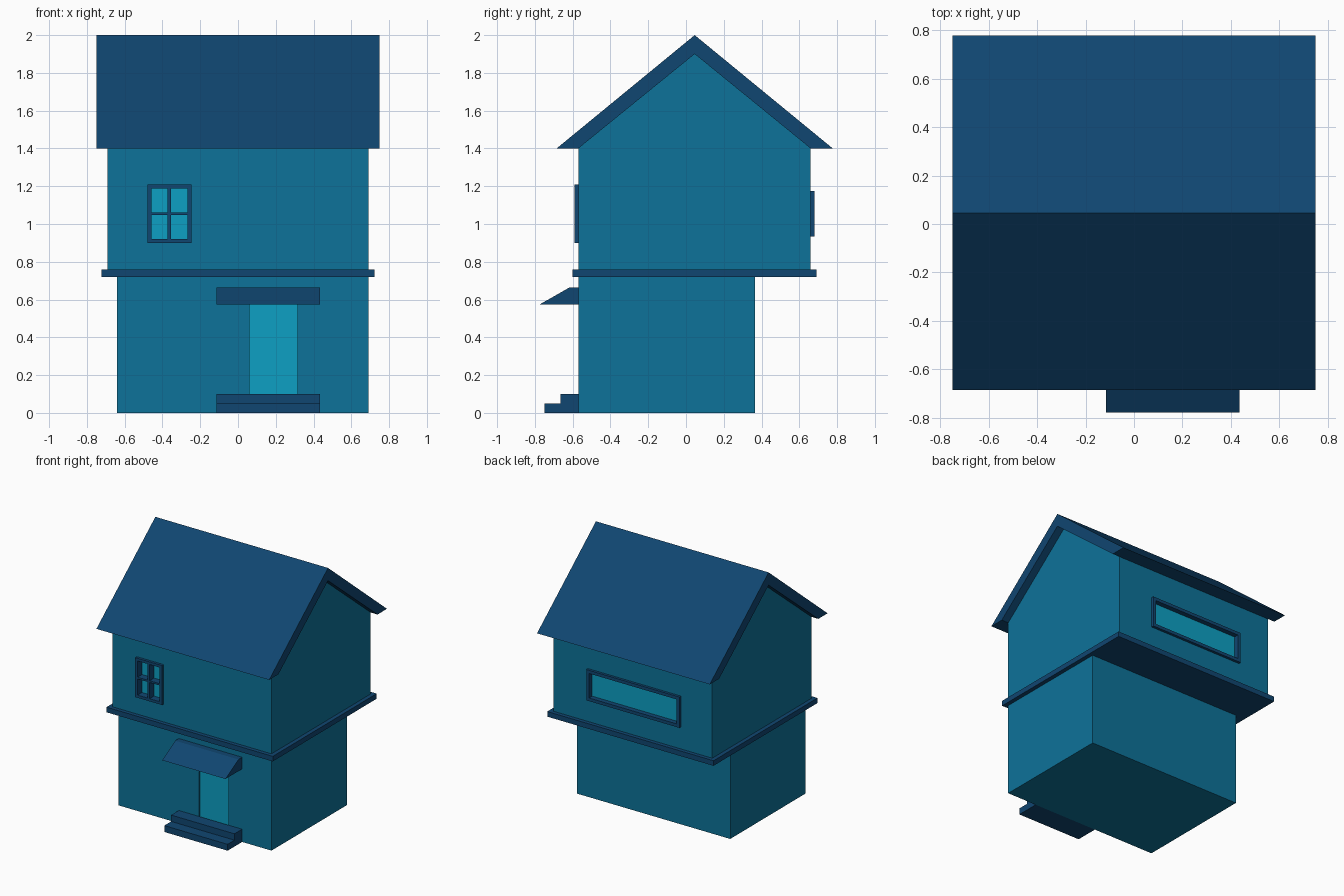
import bpy, bmesh

if "Cube" in bpy.data.objects:
    bpy.data.objects.remove(bpy.data.objects["Cube"])


def material(name, rgb):
    m = bpy.data.materials.new(name)
    m.diffuse_color = (*rgb, 1)
    m.use_nodes = True
    m.node_tree.nodes["Principled BSDF"].inputs["Base Color"].default_value = m.diffuse_color
    return m


WALL = material("wall_teal", (0.004, 0.17, 0.32))
TRIM = material("trim_navy", (0.005, 0.061, 0.165))
PANE = material("pane_cyan", (0.004, 0.35, 0.55))


def prism(name, profile, x0, x1, mat):
    """Extrude a (y, z) outline from x0 to x1."""
    bm = bmesh.new()
    face = bm.faces.new([bm.verts.new((x0, y, z)) for y, z in profile])
    ext = bmesh.ops.extrude_face_region(bm, geom=[face])
    verts = [v for v in ext["geom"] if isinstance(v, bmesh.types.BMVert)]
    bmesh.ops.translate(bm, verts=verts, vec=(x1 - x0, 0, 0))
    bmesh.ops.recalc_face_normals(bm, faces=bm.faces)
    mesh = bpy.data.meshes.new(name)
    bm.to_mesh(mesh)
    bm.free()
    mesh.materials.append(mat)
    ob = bpy.data.objects.new(name, mesh)
    bpy.context.collection.objects.link(ob)
    return ob


def box(name, x, y, z, mat):
    return prism(name, [(y[0], z[0]), (y[1], z[0]), (y[1], z[1]), (y[0], z[1])],
                 x[0], x[1], mat)


def recess(target, x, y, z):
    """Cut a box-shaped recess into a wall."""
    cutter = box("recess_cutter", x, y, z, WALL)
    cutter.hide_render = True
    mod = target.modifiers.new("recess", 'BOOLEAN')
    mod.object = cutter
    mod.operation = 'DIFFERENCE'
    mod.solver = 'EXACT'
    bpy.context.view_layer.objects.active = target
    bpy.ops.object.modifier_apply(modifier=mod.name)
    bpy.data.objects.remove(cutter, do_unlink=True)


def window(name, wall, x, z, outer, inner, w, bars=False):
    """Framed pane: frame runs from outer y to the pane at inner y."""
    s = 1 if inner > outer else -1
    recess(wall, x, sorted((outer - s * 0.05, inner + s * 0.01)), z)
    y = sorted((outer, inner + s * 0.01))
    box(name + "_pane", x, sorted((inner, inner + s * 0.01)), z, PANE)
    for i, side in enumerate(((x[0], x[0] + w), (x[1] - w, x[1]))):
        box(f"{name}_frame_side_{i}", side, y, z, TRIM)
    mid = (x[0] + w, x[1] - w)
    for i, rail in enumerate(((z[0], z[0] + w), (z[1] - w, z[1]))):
        box(f"{name}_frame_rail_{i}", mid, y, rail, TRIM)
    if bars:
        cx, cz = sum(x) / 2, sum(z) / 2
        box(name + "_bar_vertical", (cx - 0.009, cx + 0.009), y, (z[0] + w, z[1] - w), TRIM)
        box(name + "_bar_horizontal", mid, y, (cz - 0.007, cz + 0.007), TRIM)


# Storeys and the band between them
ridge = 0.046
lower = box("lower_storey", (-0.64, 0.69), (-0.57, 0.365), (0, 0.72), WALL)
box("floor_band", (-0.722, 0.722), (-0.60, 0.69), (0.72, 0.76), TRIM)
upper = prism("upper_storey", [(-0.57, 0.76), (0.66, 0.76), (0.66, 1.4),
                               (ridge, 1.9), (-0.57, 1.4)], -0.69, 0.69, WALL)

# Gabled roof with overhang
prism("roof", [(-0.685, 1.4), (-0.57, 1.4), (ridge, 1.9), (0.66, 1.4),
               (0.777, 1.4), (ridge, 2.0)], -0.75, 0.75, TRIM)

# Windows
window("front_window", upper, (-0.48, -0.247), (0.90, 1.21), -0.59, -0.535, 0.021, True)
window("back_window", upper, (-0.42, 0.39), (0.933, 1.175), 0.68, 0.642, 0.025)

# Door, awning and steps
recess(lower, (0.062, 0.315), (-0.65, -0.55), (0.09, 0.58))
box("door", (0.062, 0.315), (-0.56, -0.55), (0.09, 0.58), PANE)
prism("awning", [(-0.57, 0.573), (-0.777, 0.573), (-0.615, 0.665), (-0.57, 0.665)],
      -0.115, 0.435, TRIM)
prism("steps", [(-0.57, 0), (-0.75, 0), (-0.75, 0.05), (-0.665, 0.05),
                (-0.665, 0.10), (-0.57, 0.10)], -0.115, 0.435, TRIM)
